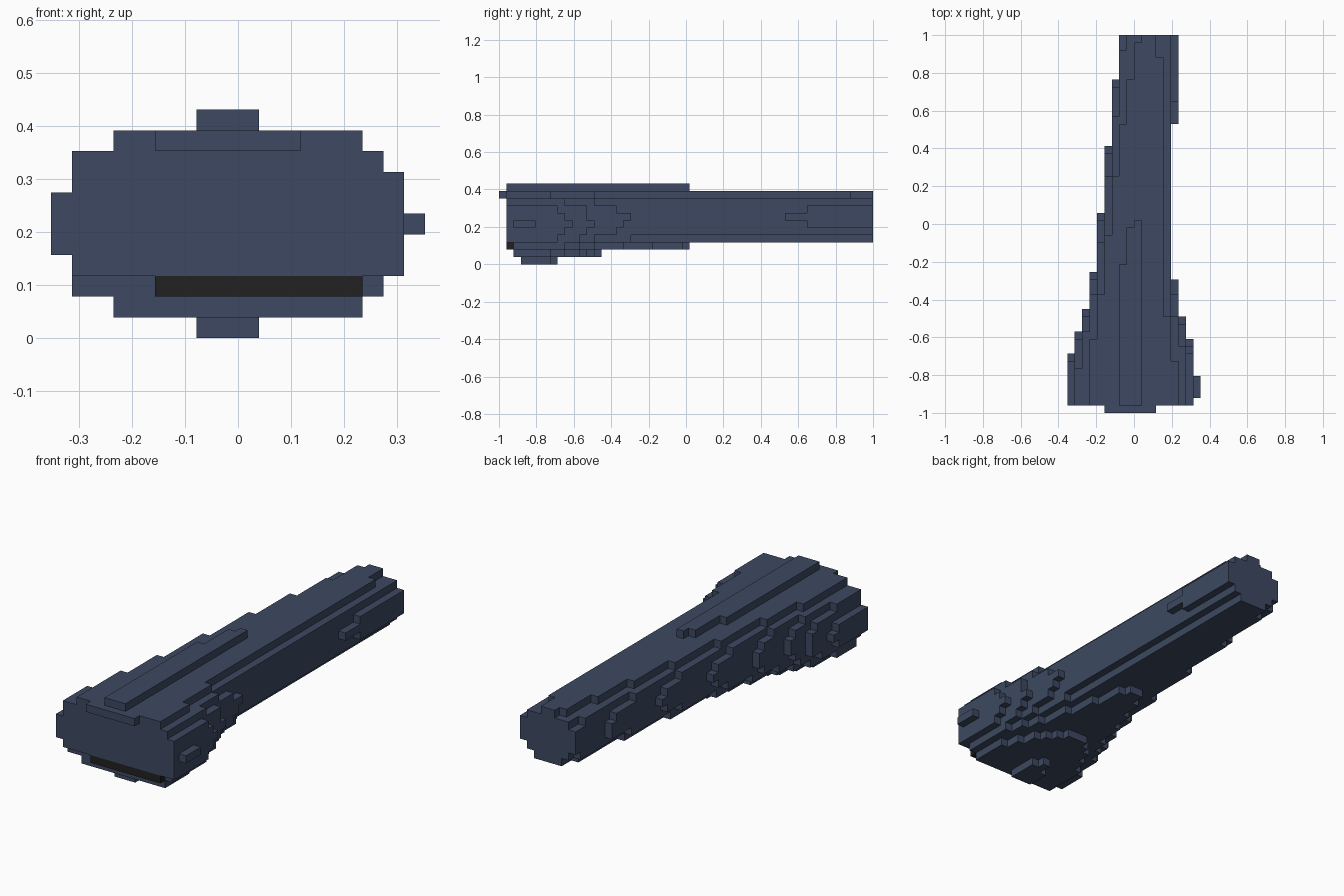
import bpy, bmesh
from mathutils import Vector

cube = bpy.data.objects.get("Cube")
if cube:
    bpy.data.objects.remove(cube, do_unlink=True)

V = 2 / 51          # block size: 51 blocks long, 11 high
POWER = 2.3         # roundness of the cross-section

# Cross-section along the length: y, left edge, right edge, bottom, middle height, top (in blocks)
STATIONS = [
    (-0.96, -8.95, 8.45, 0.45, 5.5, 10.55),
    (-0.84, -8.95, 8.60, 0.45, 5.5, 10.55),
    (-0.69, -8.50, 8.05, 0.50, 5.5, 10.55),
    (-0.45, -6.50, 6.00, 1.50, 6.0, 10.60),
    (-0.25, -5.50, 5.30, 2.00, 6.2, 10.60),
    (0.06, -4.50, 5.10, 2.55, 6.5, 10.48),
    (1.00, -1.90, 5.90, 3.00, 6.5, 9.60),
]


def material(name, color):
    m = bpy.data.materials.new(name)
    m.use_nodes = True
    m.diffuse_color = color
    m.node_tree.nodes["Principled BSDF"].inputs["Base Color"].default_value = color
    return m


def section(y):
    """Interpolate the cross-section at y."""
    for a, b in zip(STATIONS, STATIONS[1:]):
        if y <= b[0]:
            t = max(0, (y - a[0]) / (b[0] - a[0]))
            return [p + (q - p) * t for p, q in zip(a[1:], b[1:])]
    return STATIONS[-1][1:]


def inside(i, j, k):
    """Is block (i, j, k) within the tapered, rounded body?"""
    if j < 1 or (j == 1 and k < 3) or (j == 2 and k < 1):
        return False
    left, right, low, mid, high = section(-1 + (j + 0.5) * V)
    x, z = i + 0.5, k + 0.5
    cx = (left + right) / 2
    u = abs(x - cx) / ((right - left) / 2)
    w = abs(z - mid) / ((high - mid) if z > mid else (mid - low))
    return u ** POWER + w ** POWER <= 1


def block_object(name, blocks, mat):
    """Mesh the outer skin of a set of blocks."""
    bm = bmesh.new()
    for c in blocks:
        for axis in range(3):
            for side in (0, 1):
                n = list(c)
                n[axis] += 1 if side else -1
                if tuple(n) in blocks:
                    continue
                corners = []
                for p, q in ((0, 0), (1, 0), (1, 1), (0, 1)):
                    o = [0, 0, 0]
                    o[axis], o[(axis + 1) % 3], o[(axis + 2) % 3] = side, p, q
                    pos = Vector(c) + Vector(o)
                    corners.append(bm.verts.new(pos * V - Vector((0, 1, 0))))
                bm.faces.new(corners if side else corners[::-1])
    bmesh.ops.remove_doubles(bm, verts=bm.verts, dist=0.001)
    me = bpy.data.meshes.new(name)
    bm.to_mesh(me)
    bm.free()
    me.materials.append(mat)
    ob = bpy.data.objects.new(name, me)
    bpy.context.collection.objects.link(ob)
    return ob


def box(x0, x1, j, k):
    return {(i, j, k) for i in range(x0, x1)}


blue = material("slate blue", (0.047, 0.066, 0.119, 1))
black = material("soft black", (0.015, 0.015, 0.015, 1))

# Main body: flared head at the front tapering into the long shaft
body = {(i, j, k) for i in range(-10, 10) for j in range(51) for k in range(11)
        if inside(i, j, k)}
block_object("body", body, blue)

# Lip above the front face
block_object("front_lip", box(-4, 3, 0, 9), blue)

# Dark strip under the front face
block_object("front_strip", box(-4, 6, 1, 2), black)
